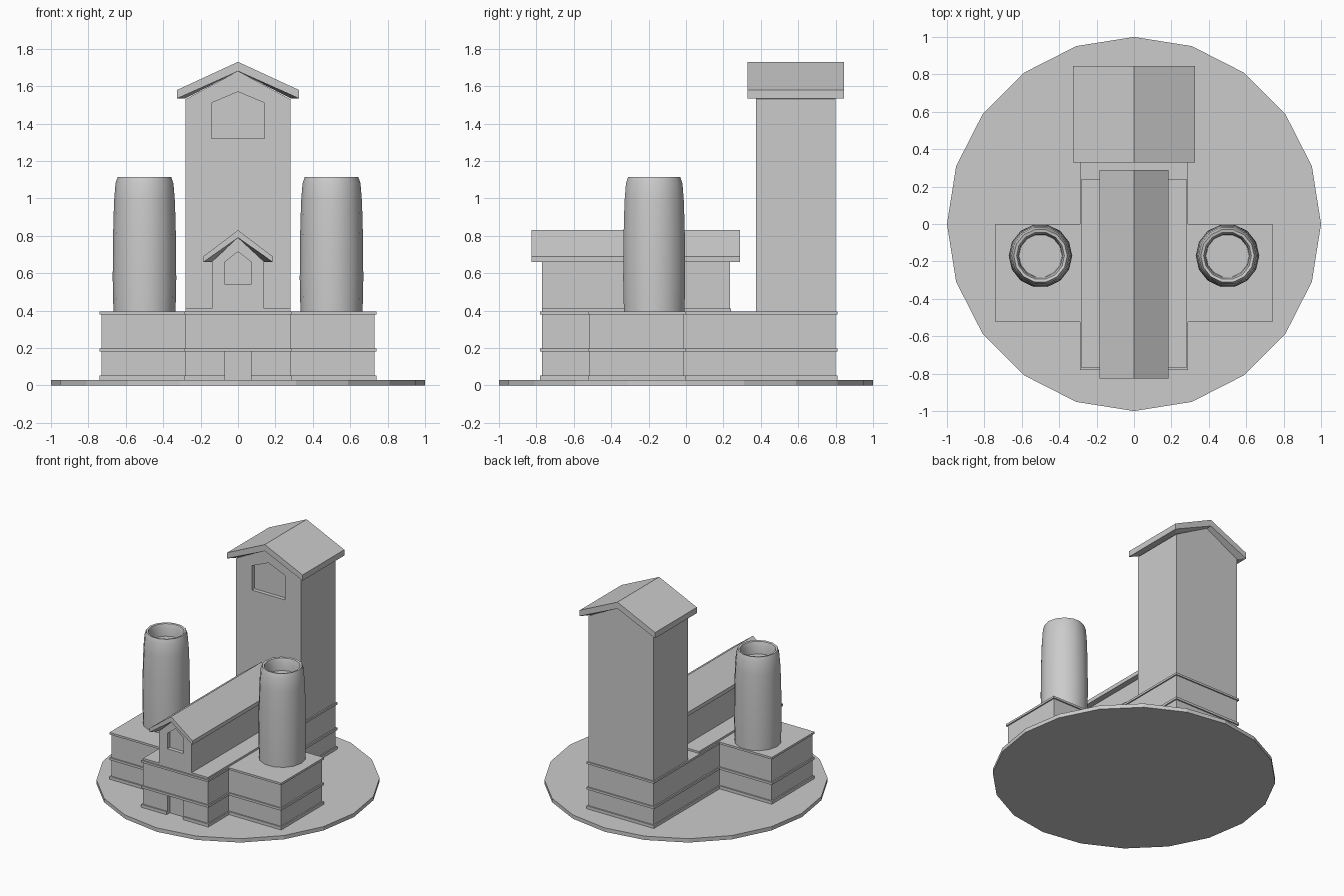
import bpy, bmesh, math

if "Cube" in bpy.data.objects:
    bpy.data.objects.remove(bpy.data.objects["Cube"])


def make(name, verts, faces):
    me = bpy.data.meshes.new(name)
    me.from_pydata(verts, [], faces)
    bm = bmesh.new()
    bm.from_mesh(me)
    bmesh.ops.recalc_face_normals(bm, faces=bm.faces)
    bm.to_mesh(me)
    bm.free()
    ob = bpy.data.objects.new(name, me)
    bpy.context.collection.objects.link(ob)
    return ob


def prism(name, outline, z0, z1):
    n = len(outline)
    verts = [(x, y, z) for z in (z0, z1) for x, y in outline]
    faces = [tuple(range(n)), tuple(range(n, 2 * n))]
    faces += [(i, (i + 1) % n, (i + 1) % n + n, i + n) for i in range(n)]
    return make(name, verts, faces)


def cross_plan(o=0.0, door=False):
    """Cross-shaped floor plan grown by o, with an optional door recess."""
    half = [(0.28 + o, -0.77 - o), (0.28 + o, -0.515 - o), (0.73 + o, -0.515 - o),
            (0.73 + o, -0.01 + o), (0.28 + o, -0.01 + o), (0.28 + o, 0.80 + o)]
    if door:
        half = [(0.07, -0.74), (0.07, -0.77 - o)] + half
    return half + [(-x, y) for x, y in reversed(half)]


def gable_hall(name, wall, window, y0, y1):
    """Gabled block; wall and window are (half width, bottom, eave, ridge)."""
    rings = [(wall, y1), (wall, y0), (window, y0), (window, y0 + 0.03)]
    verts = []
    for (w, zb, ze, zr), y in rings:
        verts += [(-w, y, zb), (w, y, zb), (w, y, ze), (0, y, zr), (-w, y, ze)]
    faces = [(0, 1, 2, 3, 4), (15, 16, 17, 18, 19)]
    for r in range(3):
        for i in range(5):
            j = (i + 1) % 5
            faces.append((5 * r + i, 5 * r + j, 5 * r + 5 + j, 5 * r + 5 + i))
    return make(name, verts, faces)


def gable_roof(name, wall_w, w, eave, eave_top, under, ridge, y0, y1, over):
    """Overhanging roof slab with soffits sloping back to the wall."""
    rows = [(wall_w, eave, under, y0), (w, eave, under, y0 - over),
            (w, eave_top, ridge, y0 - over), (w, eave_top, ridge, y1 + over),
            (w, eave, under, y1 + over), (wall_w, eave, under, y1)]
    verts = []
    for hw, ze, zr, y in rows:
        verts += [(-hw, y, ze), (0, y, zr), (hw, y, ze)]
    faces = []
    for r in range(6):
        s = (r + 1) % 6
        for i in range(2):
            faces.append((3 * r + i, 3 * r + i + 1, 3 * s + i + 1, 3 * s + i))
    for i in (0, 2):
        faces.append((3 + i, 6 + i, 9 + i, 12 + i))
        faces.append((i, 3 + i, 12 + i, 15 + i))
    return make(name, verts, faces)


def lathe(name, profile, sides, cx, cy):
    verts = [(cx + r * math.cos(math.tau * k / sides), cy + r * math.sin(math.tau * k / sides), z)
             for r, z in profile for k in range(sides)]
    faces = [(a * sides + k, a * sides + (k + 1) % sides,
              (a + 1) * sides + (k + 1) % sides, (a + 1) * sides + k)
             for a in range(len(profile) - 1) for k in range(sides)]
    faces.append(tuple(range(sides)))
    faces.append(tuple(range((len(profile) - 1) * sides, len(profile) * sides)))
    return make(name, verts, faces)


# Round ground plate
lathe("ground_plate", [(1, 0), (1, 0.03)], 20, 0, 0)

# Cross-shaped lower building with door recess and trim bands
prism("lower_storey", cross_plan(0, True), 0.03, 0.18)
prism("upper_storey", cross_plan(), 0.18, 0.39)
prism("base_trim", cross_plan(0.01, True), 0.03, 0.053)
prism("middle_trim", cross_plan(0.01), 0.18, 0.198)
prism("top_trim", cross_plan(0.01), 0.379, 0.395)
prism("hall_plinth", [(-0.28, -0.77), (0.28, -0.77), (0.28, 0.24), (-0.28, 0.24)], 0.39, 0.41)

# Long hall with gabled roof
gable_hall("hall", (0.14, 0.39, 0.66, 0.79), (0.07, 0.54, 0.66, 0.715), -0.77, 0.235)
gable_roof("hall_roof", 0.14, 0.185, 0.66, 0.69, 0.79, 0.83, -0.77, 0.235, 0.055)

# Tall rear tower with gabled roof
gable_hall("tower", (0.28, 0.39, 1.53, 1.68), (0.142, 1.32, 1.51, 1.57), 0.375, 0.80)
gable_roof("tower_roof", 0.28, 0.325, 1.535, 1.58, 1.68, 1.73, 0.375, 0.80, 0.045)

# Pair of hollow-topped chimneys
profile = [(0.166, 0.39), (0.17, 0.57), (0.168, 0.8), (0.163, 0.98), (0.155, 1.08),
           (0.143, 1.115), (0.128, 1.112), (0.118, 1.08), (0.115, 1.02)]
for side, sx in (("left", -1), ("right", 1)):
    ob = lathe(side + "_chimney", profile, 14, sx * 0.5, -0.17)
    bpy.context.view_layer.objects.active = ob
    ob.select_set(True)
    bpy.ops.object.shade_smooth_by_angle(angle=math.radians(50))
    ob.select_set(False)
